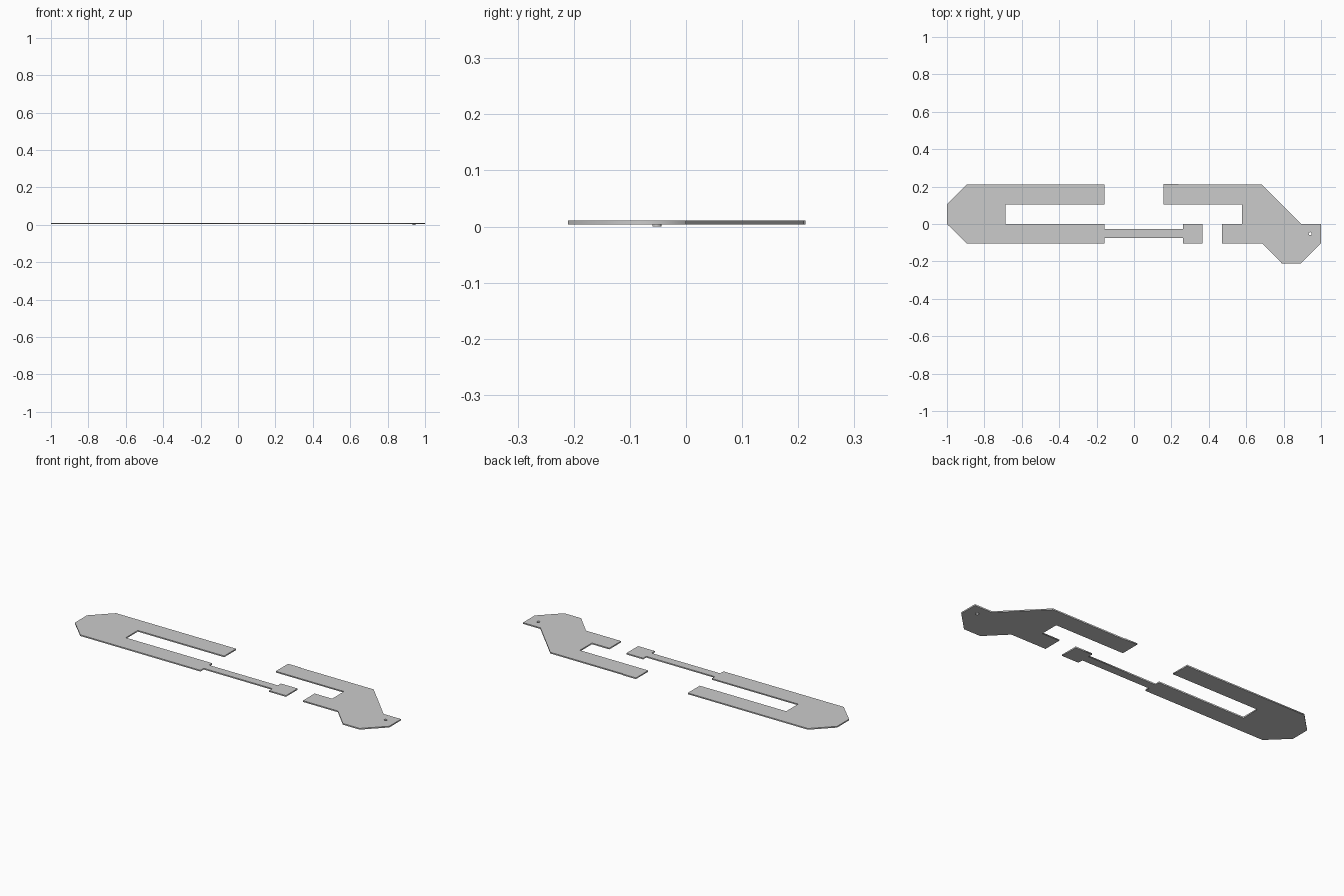
import bpy, bmesh
from math import sin, cos, pi

if "Cube" in bpy.data.objects:
    bpy.data.objects.remove(bpy.data.objects["Cube"])

Z0, Z1 = 0.004, 0.011
EYE = (0.942, -0.052)
R, SIDES = 0.008, 16


def circle(center, radius, n=SIDES):
    return [(center[0] + radius * cos(2 * pi * i / n),
             center[1] + radius * sin(2 * pi * i / n)) for i in range(n)]


def plate(name, *loops):
    """Flat plate from a closed outline, with further loops as holes."""
    curve = bpy.data.curves.new(name, 'CURVE')
    curve.dimensions = '2D'
    curve.fill_mode = 'BOTH'
    curve.extrude = (Z1 - Z0) / 2
    for pts in loops:
        s = curve.splines.new('POLY')
        s.points.add(len(pts) - 1)
        for p, (x, y) in zip(s.points, pts):
            p.co = (x, y, 0, 1)
        s.use_cyclic_u = True
    ob = bpy.data.objects.new(name, curve)
    bpy.context.collection.objects.link(ob)
    ob.location.z = (Z0 + Z1) / 2
    bpy.ops.object.select_all(action='DESELECT')
    ob.select_set(True)
    bpy.context.view_layer.objects.active = ob
    bpy.ops.object.convert(target='MESH')
    return bpy.context.object


# Rear hook: upper arm, rounded end, lower arm, narrow neck and end block
plate("rear_hook", [
    (-1, 0), (-1, 0.105), (-0.895, 0.21), (-0.158, 0.21), (-0.158, 0.105),
    (-0.688, 0.105), (-0.688, 0), (-0.158, 0), (-0.158, -0.027),
    (0.263, -0.027), (0.263, 0), (0.366, 0), (0.366, -0.103),
    (0.263, -0.103), (0.263, -0.074), (-0.158, -0.074), (-0.158, -0.103),
    (-0.895, -0.103)])

# Front head: upper arm, sloped neck, snout, lower stub, with the eye hole
plate("front_head", [
    (0.158, 0.213), (0.237, 0.213), (0.237, 0.21), (0.685, 0.21), (0.893, 0),
    (1, 0), (1, -0.103), (0.893, -0.21), (0.79, -0.21), (0.685, -0.103),
    (0.47, -0.103), (0.47, 0), (0.577, 0), (0.577, 0.105), (0.158, 0.105)],
    circle(EYE, R))

# Eye sleeve: open tube lining the hole, dropping just below the plate
bm = bmesh.new()
rings = [[bm.verts.new((x, y, z)) for x, y in circle(EYE, R)] for z in (0, Z0)]
for i in range(SIDES):
    j = (i + 1) % SIDES
    bm.faces.new((rings[0][i], rings[0][j], rings[1][j], rings[1][i]))
mesh = bpy.data.meshes.new("eye_sleeve")
bm.to_mesh(mesh)
bm.free()
bpy.context.collection.objects.link(bpy.data.objects.new("eye_sleeve", mesh))
